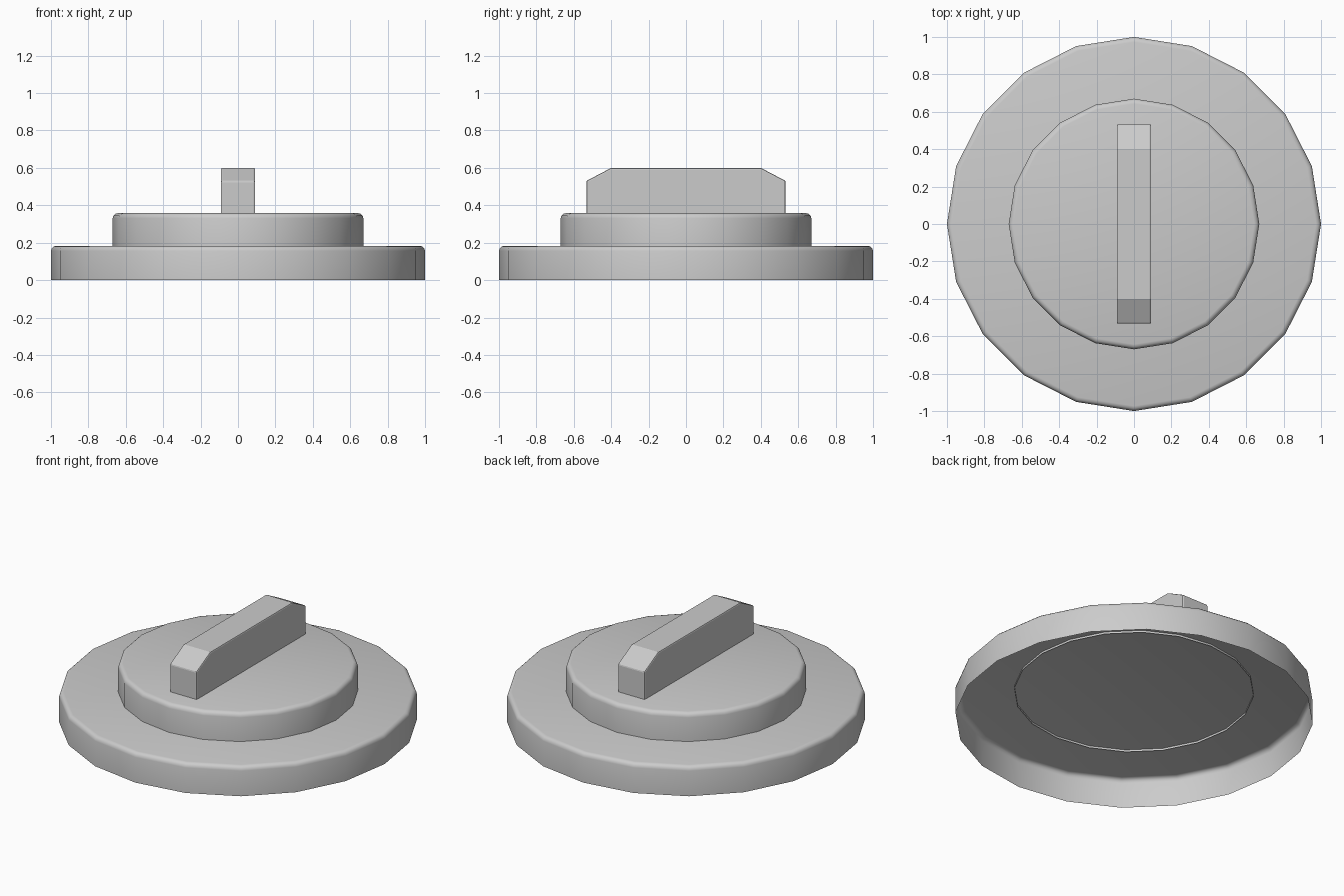
import bpy, bmesh, math

if "Cube" in bpy.data.objects:
    bpy.data.objects.remove(bpy.data.objects["Cube"])

SIDES = 20


def finish(bm, name):
    me = bpy.data.meshes.new(name)
    bm.to_mesh(me)
    bm.free()
    ob = bpy.data.objects.new(name, me)
    bpy.context.collection.objects.link(ob)
    return ob


def smooth(ob, angle):
    bpy.ops.object.select_all(action='DESELECT')
    bpy.context.view_layer.objects.active = ob
    ob.select_set(True)
    bpy.ops.object.shade_smooth_by_angle(angle=math.radians(angle))


def open_disc(name, radius, z0, z1, rim=0.027, steps=3):
    """Thin cup: rounded upper rim, capped top, open underside."""
    profile = [(radius, z0)]
    for i in range(steps + 1):
        a = math.pi / 2 * i / steps
        profile.append((radius - rim + rim * math.cos(a),
                        z1 - rim + rim * math.sin(a)))
    bm = bmesh.new()
    rings = [[bm.verts.new((r * math.cos(math.tau * k / SIDES),
                            r * math.sin(math.tau * k / SIDES), z))
              for k in range(SIDES)] for r, z in profile]
    for low, high in zip(rings, rings[1:]):
        for k in range(SIDES):
            n = (k + 1) % SIDES
            bm.faces.new((low[k], low[n], high[n], high[k]))
    bm.faces.new(rings[-1])
    ob = finish(bm, name)
    smooth(ob, 35)
    return ob


# Stepped round body
open_disc("base_plate", 1.0, 0.0, 0.183)
open_disc("raised_dial", 0.67, 0.17, 0.358)

# Grip bar: chamfered side profile extruded across x, open underneath
bm = bmesh.new()
profile = [(-0.533, 0.345), (0.533, 0.345), (0.533, 0.53),
           (0.40, 0.60), (-0.40, 0.60), (-0.533, 0.53)]
left = bm.faces.new([bm.verts.new((-0.092, y, z)) for y, z in profile])
ext = bmesh.ops.extrude_face_region(bm, geom=[left], use_keep_orig=True)
verts = [g for g in ext["geom"] if isinstance(g, bmesh.types.BMVert)]
bmesh.ops.translate(bm, verts=verts, vec=(0.184, 0, 0))
bmesh.ops.recalc_face_normals(bm, faces=bm.faces)
under = [f for f in bm.faces if f.normal.z < -0.9]
bmesh.ops.delete(bm, geom=under, context='FACES_ONLY')
grip = finish(bm, "grip_bar")
bevel = grip.modifiers.new("soft_edges", 'BEVEL')
bevel.width = 0.008
bevel.segments = 2
bevel.limit_method = 'ANGLE'
bevel.angle_limit = math.radians(40)
